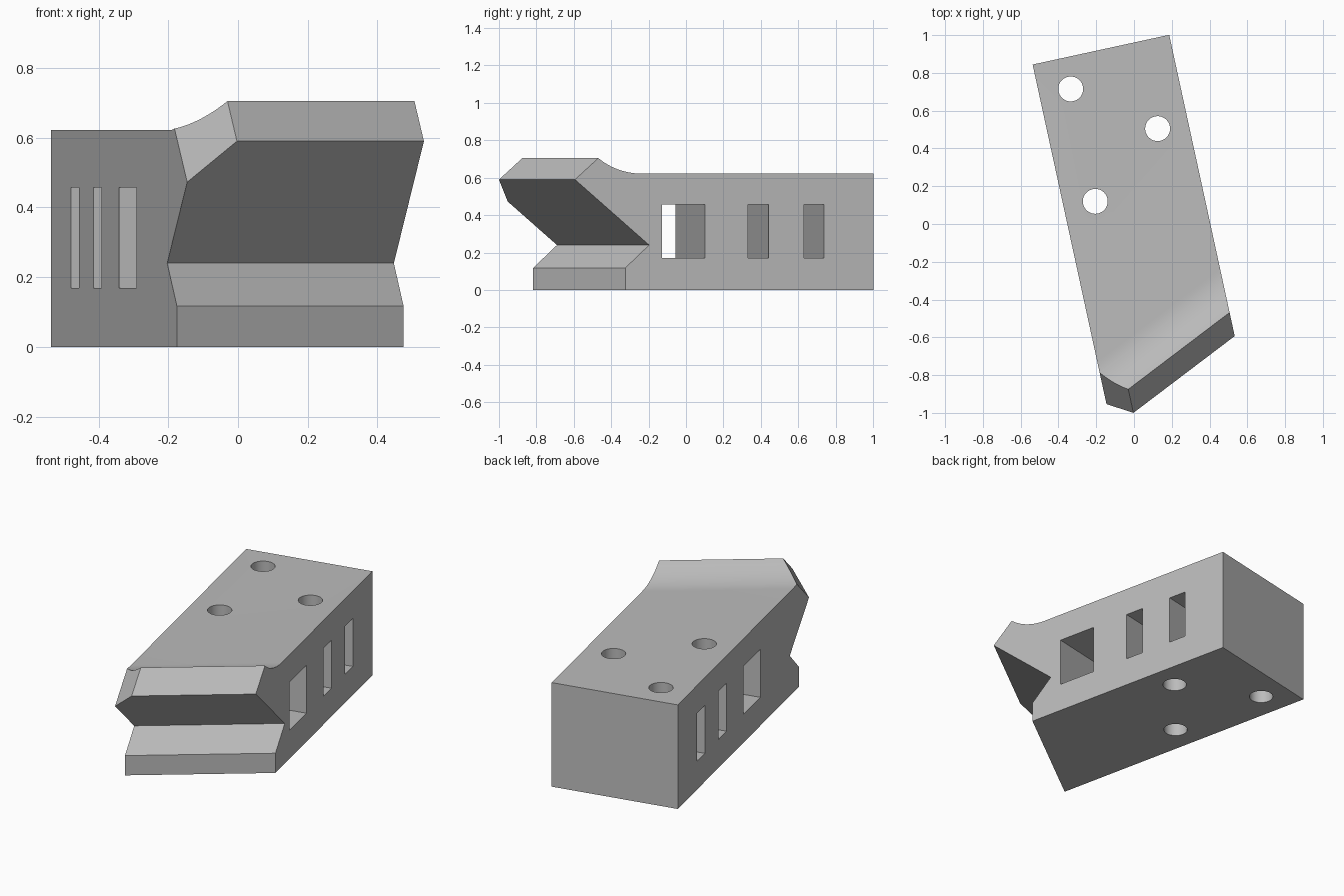
import bpy
import bmesh
import math
from mathutils import Matrix, Vector

if "Cube" in bpy.data.objects:
    bpy.data.objects.remove(bpy.data.objects["Cube"], do_unlink=True)

steel = bpy.data.materials.new("plain_grey")
steel.use_nodes = True
grey = (0.5, 0.5, 0.5, 1)
steel.diffuse_color = grey
steel.node_tree.nodes["Principled BSDF"].inputs["Base Color"].default_value = grey

# Bar axes: across its width, and towards its back end
turn = math.radians(12.27)
across = Vector((math.cos(turn), math.sin(turn), 0))
back = Vector((-math.sin(turn), math.cos(turn), 0))
LEFT, RIGHT, REAR = -0.345, 0.395, 0.939

# Jaw axes: along the skewed front face, and straight out of it
skew = math.radians(37.16)
along = Vector((math.cos(skew), math.sin(skew), 0))
out = Vector((math.sin(skew), -math.cos(skew), 0))


def make_object(name, bm):
    bmesh.ops.recalc_face_normals(bm, faces=bm.faces)
    mesh = bpy.data.meshes.new(name)
    bm.to_mesh(mesh)
    bm.free()
    mesh.materials.append(steel)
    obj = bpy.data.objects.new(name, mesh)
    bpy.context.collection.objects.link(obj)
    return obj


def trim(bm, point, normal):
    """Cut away everything on the normal's side and cap the opening."""
    cut = bmesh.ops.bisect_plane(
        bm, geom=bm.verts[:] + bm.edges[:] + bm.faces[:], dist=1e-5,
        plane_co=point, plane_no=normal, clear_outer=True)
    edges = [e for e in cut["geom_cut"] if isinstance(e, bmesh.types.BMEdge)]
    bmesh.ops.contextual_create(bm, geom=edges)


# Jaw profile: base, V groove, overhanging nose and hollow sweep to the deck
DECK, TOP = 0.622, 0.705
top_s, sweep_s = 0.679, 0.465
rise, run = TOP - DECK, top_s - sweep_s
radius = (rise ** 2 + run ** 2) / (2 * rise)
sweep = math.asin(run / radius)
profile = [(-2, 0), (0.545, 0), (0.545, 0.118), (0.427, 0.24), (0.795, 0.59)]
STEPS = 14
for i in range(STEPS, -1, -1):
    a = sweep * i / STEPS
    profile.append((sweep_s + radius * math.sin(a), DECK + radius * (1 - math.cos(a))))
profile.append((-2, DECK))

# Bar body: extrude the profile, then trim the sides, rear and nose corner
bm = bmesh.new()
face = bm.faces.new([bm.verts.new(out * s + Vector((0, 0, z)) - along * 3) for s, z in profile])
grown = bmesh.ops.extrude_face_region(bm, geom=[face])
bmesh.ops.translate(bm, vec=along * 6,
                    verts=[g for g in grown["geom"] if isinstance(g, bmesh.types.BMVert)])
bmesh.ops.recalc_face_normals(bm, faces=bm.faces)
trim(bm, across * LEFT, -across)
trim(bm, across * RIGHT, across)
trim(bm, back * REAR, back)
nose_top, nose_tip = Vector((-0.03, -0.875, TOP)), Vector((-0.003, -1, 0.59))
nose_low = Vector((-0.14, -0.953, 0.48))
normal = (nose_tip - nose_top).cross(nose_low - nose_top)
trim(bm, nose_tip, normal if normal.z > 0 else -normal)
body = make_object("jaw_block", bm)

# Cutters: three slots across the bar and three upright holes
cutters = []
for near, far in ((-0.218, 0.018), (0.253, 0.366), (0.56, 0.668)):
    bm = bmesh.new()
    bmesh.ops.create_cube(bm, size=1)
    bmesh.ops.scale(bm, vec=(2, far - near, 0.287), verts=bm.verts)
    bmesh.ops.rotate(bm, matrix=Matrix.Rotation(turn, 3, "Z"), verts=bm.verts)
    bmesh.ops.translate(bm, vec=back * (near + far) / 2 + Vector((0, 0, 0.313)), verts=bm.verts)
    cutters.append(make_object("slot_cutter", bm))
for x, y in ((-0.335, 0.715), (0.125, 0.505), (-0.205, 0.12)):
    bm = bmesh.new()
    bmesh.ops.create_cone(bm, cap_ends=True, segments=40, radius1=0.066, radius2=0.066, depth=3)
    bmesh.ops.translate(bm, vec=(x, y, 0), verts=bm.verts)
    cutters.append(make_object("hole_cutter", bm))

bpy.ops.object.select_all(action="DESELECT")
body.select_set(True)
bpy.context.view_layer.objects.active = body
for cutter in cutters:
    mod = body.modifiers.new("cut", "BOOLEAN")
    mod.operation, mod.solver, mod.object = "DIFFERENCE", "EXACT", cutter
    bpy.ops.object.modifier_apply(modifier=mod.name)
    bpy.data.objects.remove(cutter, do_unlink=True)
bpy.ops.object.shade_smooth_by_angle(angle=math.radians(25))
